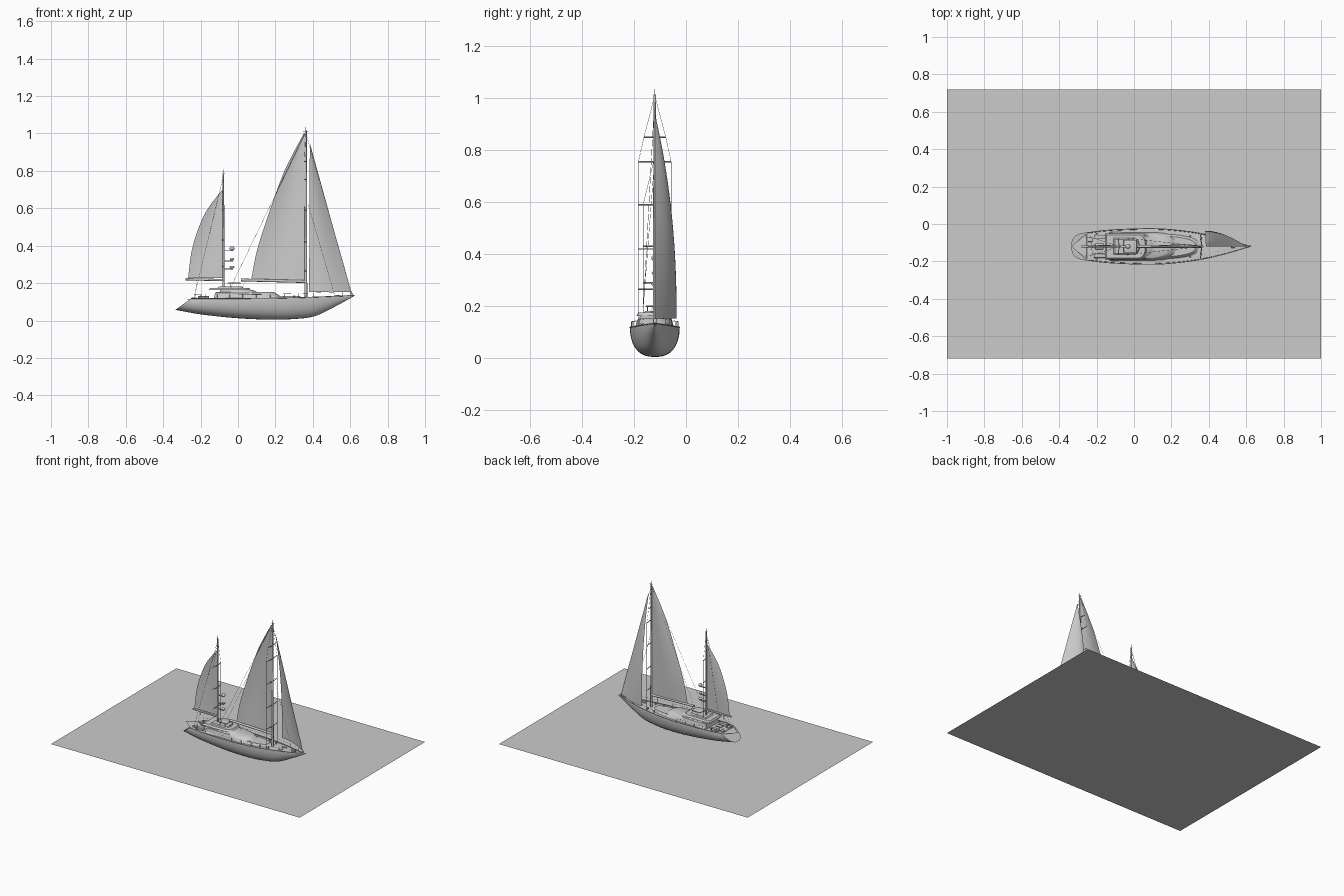
import bpy, bmesh
from math import sin, cos, pi, radians
from mathutils import Vector

if "Cube" in bpy.data.objects:
    bpy.data.objects.remove(bpy.data.objects["Cube"])

CY = -0.12  # centreline of the yacht


def make(name, bm, smooth=True, angle=35):
    bmesh.ops.remove_doubles(bm, verts=bm.verts, dist=1e-5)
    bmesh.ops.recalc_face_normals(bm, faces=bm.faces)
    me = bpy.data.meshes.new(name)
    bm.to_mesh(me)
    bm.free()
    ob = bpy.data.objects.new(name, me)
    bpy.context.collection.objects.link(ob)
    if smooth:
        bpy.ops.object.select_all(action='DESELECT')
        ob.select_set(True)
        bpy.context.view_layer.objects.active = ob
        bpy.ops.object.shade_smooth_by_angle(angle=radians(angle))
    return ob


def curve(table, x):
    """Smooth interpolation through a short list of (x, value) points."""
    if x <= table[0][0]:
        return table[0][1]
    for i in range(len(table) - 1):
        (x1, a), (x2, b) = table[i], table[i + 1]
        if x <= x2:
            x0, p = table[max(i - 1, 0)]
            x3, q = table[min(i + 2, len(table) - 1)]
            t, h = (x - x1) / (x2 - x1), x2 - x1
            m1, m2 = h * (b - p) / (x2 - x0), h * (q - a) / (x3 - x1)
            return ((2*t**3 - 3*t*t + 1) * a + (t**3 - 2*t*t + t) * m1
                    + (3*t*t - 2*t**3) * b + (t**3 - t*t) * m2)
    return table[-1][1]


def grid(bm, rows, closed=False):
    vs = [[bm.verts.new(p) for p in r] for r in rows]
    n = len(rows[0])
    for a, b in zip(vs, vs[1:]):
        for j in range(n if closed else n - 1):
            k = (j + 1) % n
            bm.faces.new((a[j], a[k], b[k], b[j]))
    return vs


def tubes(name, segs, r, n=8, r2=None):
    bm = bmesh.new()
    for p, q in segs:
        p, q = Vector(p), Vector(q)
        d = q - p
        res = bmesh.ops.create_cone(bm, cap_ends=True, segments=n, radius1=r,
                                    radius2=r if r2 is None else r2, depth=d.length)
        m = d.to_track_quat('Z', 'Y').to_matrix()
        for v in res['verts']:
            v.co = m @ v.co + (p + q) / 2
    return make(name, bm)


def box(name, c, s, bev=0.002):
    bm = bmesh.new()
    bmesh.ops.create_cube(bm, size=1)
    for v in bm.verts:
        v.co = Vector((v.co.x * s[0] + c[0], v.co.y * s[1] + c[1], v.co.z * s[2] + c[2]))
    bmesh.ops.bevel(bm, geom=bm.edges[:], offset=bev, segments=2, affect='EDGES', profile=0.5)
    return make(name, bm)


def house(name, x0, x1, hw, z0, z1, nose, rake=0.0, inset=0.005, taper=1.0):
    """Deckhouse: square aft end, rounded front, raked nose."""
    def ring(z, ins, rk):
        xs = x1 - nose - rk
        half = [(x0 + ins, hw - ins)]
        half += [(xs + nose * sin(a), (hw * taper - ins) * cos(a) ** 0.7)
                 for a in (pi / 2 * i / 12 for i in range(12))]
        half.append((xs + nose, 0))
        pts = half + [(x, -y) for x, y in half[-2::-1]]
        return [(x, CY + y, z) for x, y in pts]
    bm = bmesh.new()
    vs = grid(bm, [ring(z0, 0, 0), ring(z1 - 0.004, inset, rake * 0.85),
                   ring(z1, inset + 0.005, rake)], True)
    bm.faces.new(vs[0])
    bm.faces.new(vs[-1])
    return make(name, bm)


# sea surface
bm = bmesh.new()
bmesh.ops.create_grid(bm, x_segments=1, y_segments=1, size=1)
for v in bm.verts:
    v.co.y *= 0.72
make("water_plane", bm, False)

# hull: keel line, deck edge and half width along the length
KEEL = [(-.335, .057), (-.2, .033), (0, .012), (.17, .005), (.3, .008), (.41, .023), (.52, .075), (.62, .13)]
SHEER = [(-.335, .118), (0, .118), (.3, .122), (.62, .134)]
BEAM = [(-.335, .074), (-.2, .087), (0, .095), (.12, .095), (.22, .088), (.32, .076), (.42, .057), (.52, .031), (.62, .001)]


def station(x):
    f = max(0, min(1, (.62 - x) / .955))
    zk, zs, hw = curve(KEEL, x), curve(SHEER, x), max(curve(BEAM, x), .001)
    e = 0.72 + 0.45 * max(0, (x - .25) / .37)  # fuller amidships, finer at the bow
    pts = []
    for i in range(15):
        a = pi / 2 * i / 14
        t = 1 - cos(a) ** 0.95
        pts.append((x + .085 * f ** 3 * t, hw * sin(a) ** e, zk + (zs - zk) * t))
    return pts


bm = bmesh.new()
rows = []
N = 48
for i in range(N + 1):
    s = station(-.335 + .955 * i / N)
    rows.append([(x, CY - y, z) for x, y, z in s[:0:-1]] + [(x, CY + y, z) for x, y, z in s])
grid(bm, rows)
stern = rows[0]
grid(bm, [stern[:15], stern[:13:-1]])   # raked transom
make("hull", bm)

bm = bmesh.new()
grid(bm, [[(r[0][0], r[0][1] * .97 + CY * .03, r[0][2] - .005), (r[14][0], CY, r[0][2] - .002),
           (r[-1][0], r[-1][1] * .97 + CY * .03, r[0][2] - .005)] for r in rows])
make("deck", bm)
for side, k in (("starboard", 0), ("port", -1)):
    tubes(side + "_toe_rail", [(a[k], b[k]) for a, b in zip(rows, rows[1:])], .002, 6)

# guard rails
posts, wires = [], []
for k in (0, -1):
    tops = []
    for r in rows[1:-1:4]:
        p = Vector((r[k][0], CY + (r[k][1] - CY) * .95, r[k][2]))
        tops.append(p + Vector((0, 0, .022)))
        posts.append((p, tops[-1]))
    wires += list(zip(tops, tops[1:]))
tubes("rail_posts", posts, .0008, 5)
tubes("rail_wires", wires, .0005, 4)

# deckhouses
house("foredeck_coachroof", -.12, .36, .078, .114, .131, .2, .03, .006, .85)
house("main_saloon", -.13, .25, .074, .115, .152, .14, .06, .008)
house("pilothouse_walls", -.10, .12, .062, .145, .164, .08, .04, .004)
house("pilothouse_roof", -.155, .07, .07, .162, .175, .04, .01, .003)
house("flybridge_coaming", -.11, .03, .045, .174, .181, .03, .005, .003)
box("flybridge_top", (-.02, CY, .2), (.07, .07, .005))
tubes("flybridge_legs", [((x, CY + y, .172), (x, CY + y, .199)) for x in (-.04, .0) for y in (-.028, .028)], .0015, 6)

# deck fittings
for s in (-1, 1):
    box("aft_seat", (-.185, CY + s * .05, .122), (.06, .022, .016))
    box("aft_hatch", (-.235, CY + s * .037, .119), (.028, .024, .008))
    box("fore_hatch", (.44, CY + s * .02, .124), (.03, .014, .008))
    tubes("winch", [((x, CY + s * y, .115), (x, CY + s * y, .134)) for x, y in ((.3, .055), (-.2, .066), (.36, .045))], .005, 12, .004)
box("cockpit_table", (-.185, CY, .128), (.045, .03, .005))
tubes("cockpit_table_leg", [((-.185, CY, .11), (-.185, CY, .128))], .004)
box("anchor_windlass", (.53, CY, .13), (.025, .014, .012))
box("bow_roller", (.606, CY, .135), (.04, .008, .005), .001)
tubes("jib_furler_drum", [((.609, CY, .134), (.603, CY, .15))], .006, 12)

# masts and booms
MX, ZX = .363, -.078
tubes("main_mast", [((MX, CY, .11), (MX, CY, 1.015))], .0075, 16, .005)
tubes("mizzen_mast", [((ZX, CY, .11), (ZX, CY, .78))], .006, 16, .004)
tubes("mast_antennas", [((MX, CY, 1.01), (MX, CY, 1.035)), ((ZX, CY, .775), (ZX, CY, .807)),
                        ((MX - .015, CY, 1.012), (MX + .015, CY, 1.012)),
                        ((ZX - .008, CY, .785), (ZX + .008, CY, .785))], .0014, 6)
tubes("main_boom", [((MX, CY, .208), (.015, CY, .217))], .0075, 12)
tubes("mizzen_boom", [((ZX, CY, .216), (-.28, CY, .221))], .006, 12)

# spreaders and standing rigging
spreaders, lines = [], []
for x, top, levels, foot in ((MX, 1.01, ((.85, .042), (.755, .063), (.59, .063), (.42, .063), (.265, .063)), .12),
                             (ZX, .775, ((.59, .045), (.43, .045), (.29, .045)), .12)):
    for s in (-1, 1):
        for z, w in levels:
            spreaders.append(((x, CY, z), (x - .008, CY + s * w, z)))
        path = [(x, CY, top)] + [(x - .008, CY + s * w, z) for z, w in levels] + [(x - .008, CY + s * levels[-1][1], foot)]
        lines += list(zip(path, path[1:]))
for s in (-1, 1):
    lines += [((MX, CY, 1.01), (-.04, CY + s * .045, .175)),
              ((ZX, CY, .775), (-.235, CY + s * .05, .12)),
              ((-.22, CY, .22), (-.23, CY + s * .02, .12)),
              ((.04, CY, .21), (.02, CY + s * .02, .175))]
lines += [((.375, CY, .62), (.52, CY, .125)), ((MX, CY, 1.0), (.607, CY, .15))]
tubes("spreaders", spreaders, .0025, 6)
tubes("stays", lines, .0007, 4)


def sail(name, luff, leech, bulge):
    bm = bmesh.new()
    rows = []
    for i in range(25):
        t = i / 24
        a, b = Vector(luff(t)), Vector(leech(t))
        rows.append([a.lerp(b, j / 14) + Vector((0, bulge(j / 14, t), 0)) for j in range(15)])
    grid(bm, rows)
    make(name, bm, True, 60)


# sails
MAIN = [(.215, .07), (.36, .098), (.515, .145), (.78, .24), (.9, .298), (1.0, .352)]
MIZZEN = [(.226, -.267), (.38, -.246), (.515, -.203), (.6, -.16), (.695, -.088)]
sail("main_sail", lambda t: (.357, CY, .215 + .785 * t),
     lambda t: (curve(MAIN, .215 + .785 * t), CY, .215 + .785 * t),
     lambda s, t: .012 * sin(pi * s) * sin(pi * min(1, t * .9 + .1)))
sail("mizzen_sail", lambda t: (-.084, CY, .226 + .469 * t),
     lambda t: (curve(MIZZEN, .226 + .469 * t), CY, .226 + .469 * t),
     lambda s, t: .008 * sin(pi * s) * sin(pi * min(1, t * .9 + .1)))
sail("jib_sail", lambda t: (.604 - .218 * t, CY, .152 + .79 * t),
     lambda t: (.38 + .004 * t, CY, .152 + .79 * t),
     lambda s, t: .084 * (1 - t ** 2.2) * sin(pi / 2 * s))

# radar domes on the mizzen mast
for z, r in ((.385, .013), (.328, .012), (.285, .013)):
    bm = bmesh.new()
    bmesh.ops.create_uvsphere(bm, u_segments=16, v_segments=10, radius=r)
    for v in bm.verts:
        v.co = Vector((v.co.x - .032, v.co.y + CY, v.co.z * (1 if z > .35 else .6) + z))
    make("radar_dome", bm)
    box("radar_bracket", (-.053, CY, z - .01), (.05, .012, .004), .001)
